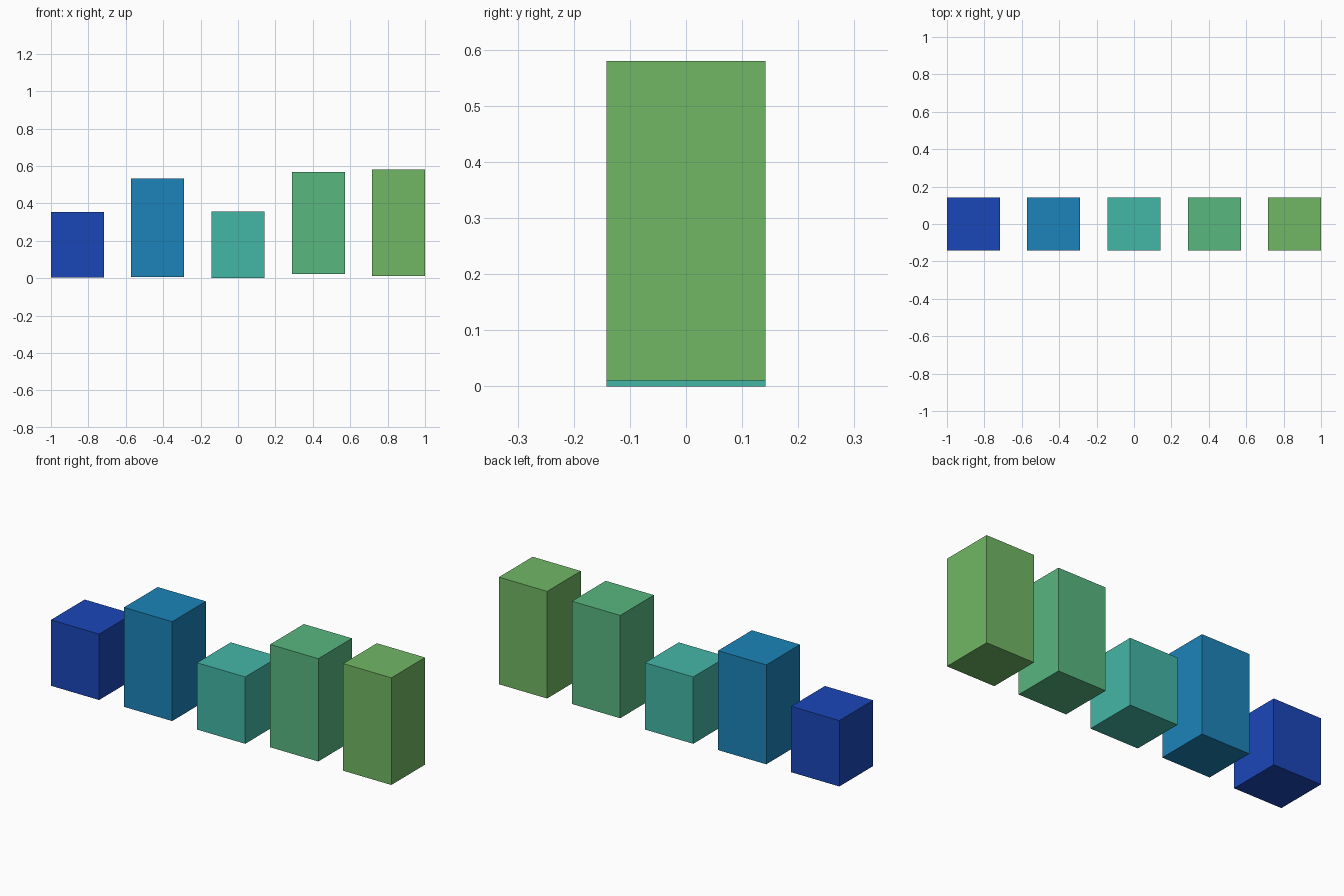
import bpy

if "Cube" in bpy.data.objects:
    bpy.data.objects.remove(bpy.data.objects["Cube"])

WIDTH = 0.283      # square footprint of every bar
SPACING = 0.4293   # distance between bar centres

# bottom z, top z, sRGB colour, from left to right
BARS = [
    (0.003, 0.353, (26, 71, 184)),
    (0.006, 0.534, (28, 132, 185)),
    (0.000, 0.355, (68, 183, 166)),
    (0.021, 0.567, (88, 183, 128)),
    (0.011, 0.580, (113, 183, 101)),
]


def linear(c):
    c /= 255
    return c / 12.92 if c <= 0.04045 else ((c + 0.055) / 1.055) ** 2.4


# Row of coloured rectangular bars
for i, (bottom, top, rgb) in enumerate(BARS):
    bpy.ops.mesh.primitive_cube_add(
        size=1, location=((i - 2) * SPACING, 0, (bottom + top) / 2))
    bar = bpy.context.object
    bar.name = f"bar_{i + 1}"
    bar.scale = (WIDTH, WIDTH, top - bottom)
    bpy.ops.object.transform_apply(location=False, rotation=False, scale=True)

    mat = bpy.data.materials.new(f"bar_colour_{i + 1}")
    mat.diffuse_color = (*[linear(c) for c in rgb], 1)
    mat.use_nodes = True
    mat.node_tree.nodes["Principled BSDF"].inputs["Base Color"].default_value = mat.diffuse_color
    bar.data.materials.append(mat)
